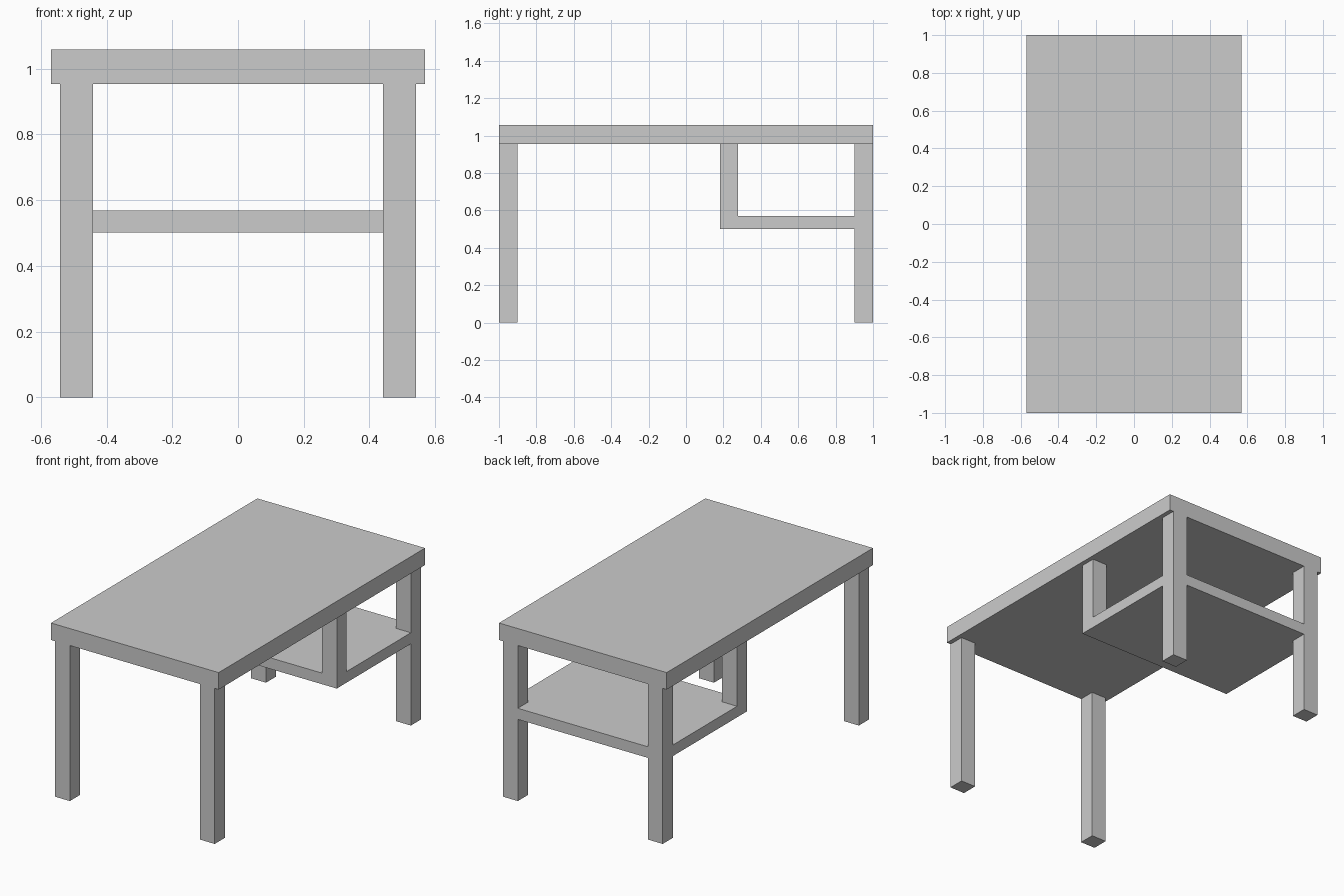
import bpy
import bmesh

if "Cube" in bpy.data.objects:
    bpy.data.objects.remove(bpy.data.objects["Cube"])

TOP_X, TOP_Z0, TOP_Z1 = 0.569, 0.954, 1.058
OUT_X, IN_X = 0.542, 0.441           # outer and inner leg faces
END_Y, LEG_Y = 1.0, 0.901            # outer and inner leg faces
SHELF_Y, POST_Y = 0.183, 0.279
SHELF_Z0, SHELF_Z1 = 0.501, 0.569


def prism(name, outline, z0, z1):
    """Extrude a flat counter-clockwise outline upwards from z0 to z1."""
    bm = bmesh.new()
    face = bm.faces.new([bm.verts.new((x, y, z0)) for x, y in outline])
    ext = bmesh.ops.extrude_face_region(bm, geom=[face], use_keep_orig=True)
    verts = [v for v in ext["geom"] if isinstance(v, bmesh.types.BMVert)]
    bmesh.ops.translate(bm, verts=verts, vec=(0, 0, z1 - z0))
    bmesh.ops.recalc_face_normals(bm, faces=bm.faces)
    mesh = bpy.data.meshes.new(name)
    bm.to_mesh(mesh)
    bm.free()
    obj = bpy.data.objects.new(name, mesh)
    bpy.context.collection.objects.link(obj)
    return obj


def box(name, x0, x1, y0, y1, z0, z1):
    x0, x1 = sorted((x0, x1))
    y0, y1 = sorted((y0, y1))
    return prism(name, [(x0, y0), (x1, y0), (x1, y1), (x0, y1)], z0, z1)


# Table top
box("table_top", -TOP_X, TOP_X, -END_Y, END_Y, TOP_Z0, TOP_Z1)

# Four corner legs and the two posts that hang the shelf
for side, sx in (("left", -1), ("right", 1)):
    for end, sy in (("front", -1), ("back", 1)):
        box(f"{end}_{side}_leg", sx * IN_X, sx * OUT_X,
            sy * LEG_Y, sy * END_Y, 0, TOP_Z0)
    box(f"{side}_shelf_post", sx * IN_X, sx * OUT_X,
        SHELF_Y, POST_Y, SHELF_Z1, TOP_Z0)

# Shelf, notched around the back legs so its edges sit flush with them
prism("shelf", [(-OUT_X, SHELF_Y), (OUT_X, SHELF_Y), (OUT_X, LEG_Y),
                (IN_X, LEG_Y), (IN_X, END_Y), (-IN_X, END_Y),
                (-IN_X, LEG_Y), (-OUT_X, LEG_Y)], SHELF_Z0, SHELF_Z1)
